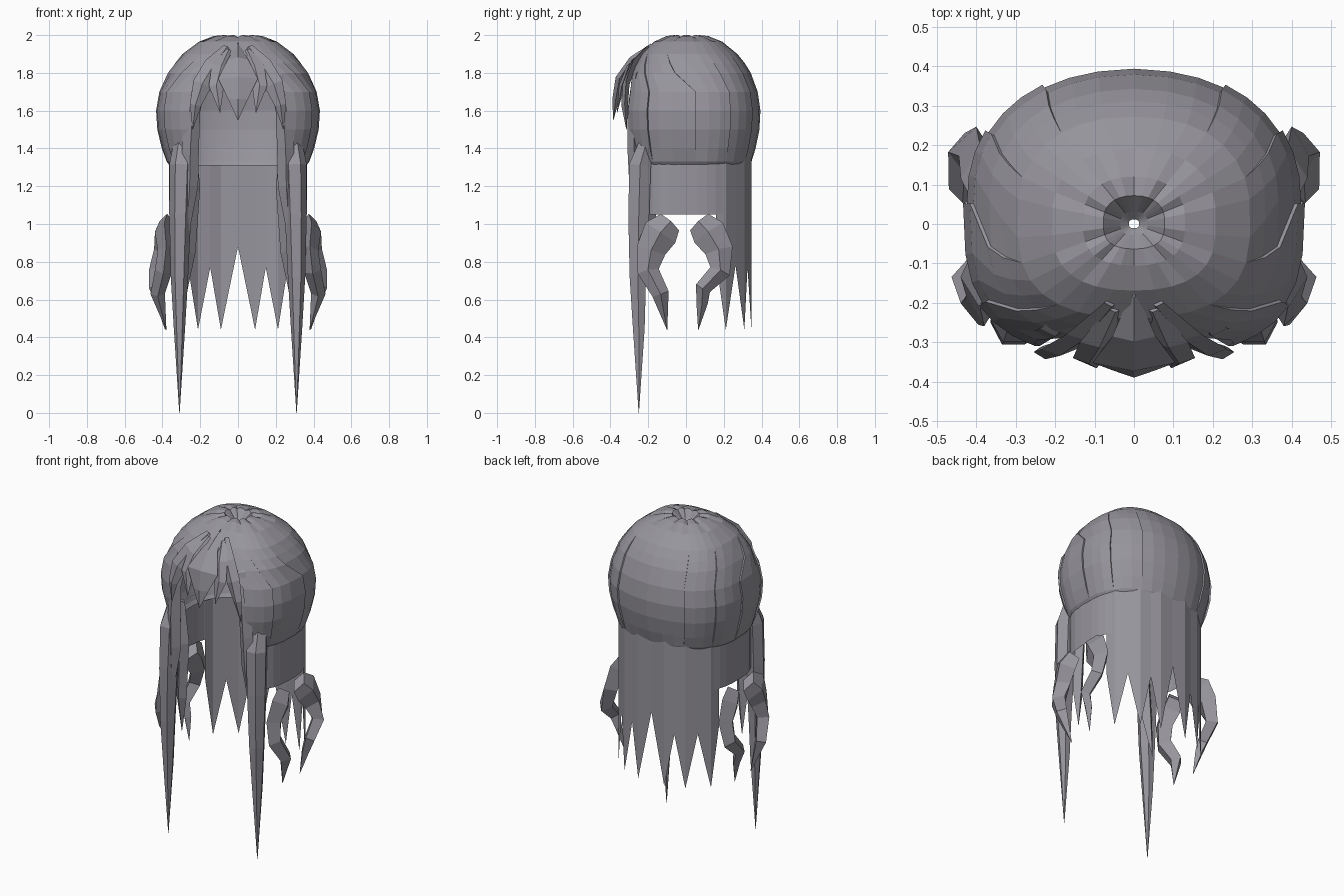
import bpy, bmesh
from math import sin, cos, pi, radians, copysign
from mathutils import Vector

cube = bpy.data.objects.get("Cube")
if cube:
    bpy.data.objects.remove(cube)

COLOR = (0.31, 0.3, 0.335, 1)
mat = bpy.data.materials.new("ash_grey_hair")
mat.use_nodes = True
mat.diffuse_color = COLOR
bsdf = mat.node_tree.nodes["Principled BSDF"]
bsdf.inputs["Base Color"].default_value = COLOR
bsdf.inputs["Roughness"].default_value = 0.8


def finish(name, bm):
    bmesh.ops.remove_doubles(bm, verts=bm.verts, dist=0.0005)
    bmesh.ops.recalc_face_normals(bm, faces=bm.faces)
    me = bpy.data.meshes.new(name)
    bm.to_mesh(me)
    bm.free()
    me.materials.append(mat)
    ob = bpy.data.objects.new(name, me)
    bpy.context.collection.objects.link(ob)
    return ob


def sheet(name, rows):
    """Quad sheet through equal-length rows of points."""
    bm = bmesh.new()
    grid = [[bm.verts.new(p) for p in row] for row in rows]
    for r0, r1 in zip(grid, grid[1:]):
        for i in range(len(r0) - 1):
            bm.faces.new((r0[i], r0[i + 1], r1[i + 1], r1[i]))
    return finish(name, bm)


def oval(phi, a, back, front, cy, z):
    """Point on an oval with a squarer front; phi = 0 is the back."""
    s, c = sin(phi), cos(phi)
    y = back * c ** 0.87 if c > 0 else -front * (-c) ** 0.62
    return Vector((a * copysign(abs(s) ** 0.87, s), cy + y, z))


def lock(name, pts, ref, sides=4):
    """Tapered strand along (x, y, z, half width, half depth) points."""
    bm = bmesh.new()
    rings = []
    for i, p in enumerate(pts):
        a, b = pts[max(i - 1, 0)], pts[min(i + 1, len(pts) - 1)]
        t = (Vector(b[:3]) - Vector(a[:3])).normalized()
        n = t.cross(ref).normalized()
        d = n.cross(t)
        ring = []
        for k in range(sides):
            ang = 2 * pi * k / sides
            ring.append(bm.verts.new(Vector(p[:3]) + n * cos(ang) * max(p[3], 0.001)
                                     + d * sin(ang) * max(p[4], 0.001)))
        rings.append(ring)
    for r0, r1 in zip(rings, rings[1:]):
        for k in range(sides):
            j = (k + 1) % sides
            bm.faces.new((r0[k], r0[j], r1[j], r1[k]))
    bm.faces.new(rings[0])
    bm.faces.new(rings[-1])
    return finish(name, bm)


def lock_pair(name, pts, ref, sides=4):
    for side, s in (("left", 1), ("right", -1)):
        lock(f"{side}_{name}", [(s * p[0], *p[1:]) for p in pts], ref, sides)


X, Y = Vector((1, 0, 0)), Vector((0, 1, 0))

# Crown: overlapping panels in a dome, a small whorl on top and an open face
PROFILE = [(1.93, 0.03), (1.95, 0.08), (2.0, 0.18), (1.995, 0.3), (1.965, 0.48),
           (1.9, 0.68), (1.85, 0.78), (1.8, 0.86), (1.7, 0.96), (1.6, 1), (1.5, 0.985),
           (1.4, 0.93), (1.33, 0.87), (1.31, 0.835)]
PANELS, STEPS = 10, 3
rows = []
for z, r in PROFILE:
    half = pi - radians(min(34, max(0, (1.91 - z) * 170)))
    row = []
    for p in range(PANELS):
        for j in range(STEPS + 1):
            phi = half * (2 * (p + j / STEPS) / PANELS - 1)
            tuck = j / STEPS if p >= PANELS / 2 else 1 - j / STEPS
            k = r * (1 - 0.022 * tuck) if 1.35 < z < 1.87 else r
            sink = 0.01 if j % STEPS == 0 and 0.1 < r < 0.4 else 0
            row.append(oval(phi, 0.434 * k, 0.364 * k, 0.388 * k,
                            0.03 * min(1, r * 1.2), z - sink))
    rows.append(row)
sheet("crown_hair", rows)

# Finely ribbed lining behind the face
rows = []
for z, r in PROFILE[5:]:
    rows.append([oval(radians(a * 3), 0.41 * r, 0.34 * r, 0.34 * r, 0.03, z)
                 for a in range(-38, 39)])
sheet("inner_lining", rows)

# Long hair down the back with pointed ends: (angle from back, hem height, swell)
HALF_HEM = [(0, 0.88, 0.975), (11.5, 0.44, 1), (21, 0.77, 0.975), (32, 0.44, 1),
            (45, 0.78, 0.975), (59, 0.44, 1), (69, 0.8, 0.98)]
hem = [(-a, z, k) for a, z, k in reversed(HALF_HEM[1:])] + HALF_HEM
rows = []
for v in (0, 0.4, 0.75, 1):
    rows.append([oval(radians(a), 0.368 * k, 0.322 * k, 0.322 * k, 0.03, 1.35 + (z - 1.35) * v)
                 for a, z, k in hem])
sheet("back_hair", rows)

# Short panels over the ears
for side, s in (("left", 1), ("right", -1)):
    sheet(f"{side}_ear_panel", [[oval(s * radians(a), 0.366, 0.32, 0.33, 0.03, z)
                                 for a in range(62, 137, 8)]
                                for z in (1.36, 1.2, 1.05)])

# Long front locks reaching the lowest point
lock_pair("long_lock", [(0.285, -0.2, 1.46, 0.05, 0.04), (0.3, -0.243, 1.31, 0.064, 0.066),
                        (0.306, -0.25, 1.05, 0.058, 0.064), (0.31, -0.255, 0.72, 0.046, 0.05),
                        (0.31, -0.25, 0.45, 0.03, 0.036), (0.31, -0.25, 0, 0, 0)], Y, 6)
lock_pair("inner_lock", [(0.27, -0.2, 1.45, 0.04, 0.04), (0.24, -0.2, 1.2, 0.04, 0.04),
                         (0.26, -0.19, 0.85, 0.035, 0.03), (0.275, -0.165, 0.62, 0, 0)], Y)

# Fringe: centre diamond and swept strands growing out of the crown
lock("centre_fringe", [(0, -0.18, 1.945, 0.01, 0.012), (0, -0.285, 1.87, 0.055, 0.018),
                       (0, -0.352, 1.77, 0.105, 0.022), (0, -0.372, 1.66, 0.052, 0.018),
                       (0, -0.385, 1.55, 0, 0)], Y)
lock_pair("short_fringe", [(0.05, -0.215, 1.92, 0.02, 0.012), (0.09, -0.3, 1.83, 0.05, 0.015),
                           (0.115, -0.34, 1.73, 0.04, 0.015), (0.095, -0.365, 1.59, 0, 0)], Y)
lock_pair("swept_fringe", [(0.06, -0.2, 1.935, 0.02, 0.012), (0.13, -0.28, 1.84, 0.05, 0.015),
                           (0.19, -0.317, 1.74, 0.05, 0.018), (0.225, -0.325, 1.63, 0.03, 0.018),
                           (0.24, -0.315, 1.5, 0, 0)], Y)
lock_pair("face_frame", [(0.14, -0.2, 1.88, 0.02, 0.01), (0.2, -0.265, 1.78, 0.04, 0.02),
                         (0.24, -0.28, 1.6, 0.04, 0.03), (0.252, -0.275, 1.4, 0.045, 0.035),
                         (0.256, -0.265, 1.2, 0.045, 0.035), (0.28, -0.26, 0.85, 0, 0)], Y)

# Curled side locks, splitting forward and backward below the ears
lock_pair("front_curl", [(0.375, -0.085, 1.01, 0.065, 0.04), (0.39, -0.135, 0.955, 0.095, 0.05),
                         (0.38, -0.185, 0.86, 0.078, 0.045), (0.395, -0.2, 0.75, 0.057, 0.045),
                         (0.425, -0.135, 0.63, 0.045, 0.038), (0.38, -0.1, 0.44, 0, 0)], X)
lock_pair("back_curl", [(0.375, 0.07, 1.01, 0.065, 0.04), (0.39, 0.12, 0.955, 0.092, 0.05),
                        (0.4, 0.175, 0.86, 0.075, 0.045), (0.43, 0.18, 0.75, 0.055, 0.042),
                        (0.435, 0.09, 0.66, 0.042, 0.035), (0.41, 0.085, 0.58, 0.03, 0.025),
                        (0.385, 0.065, 0.44, 0, 0)], X)
